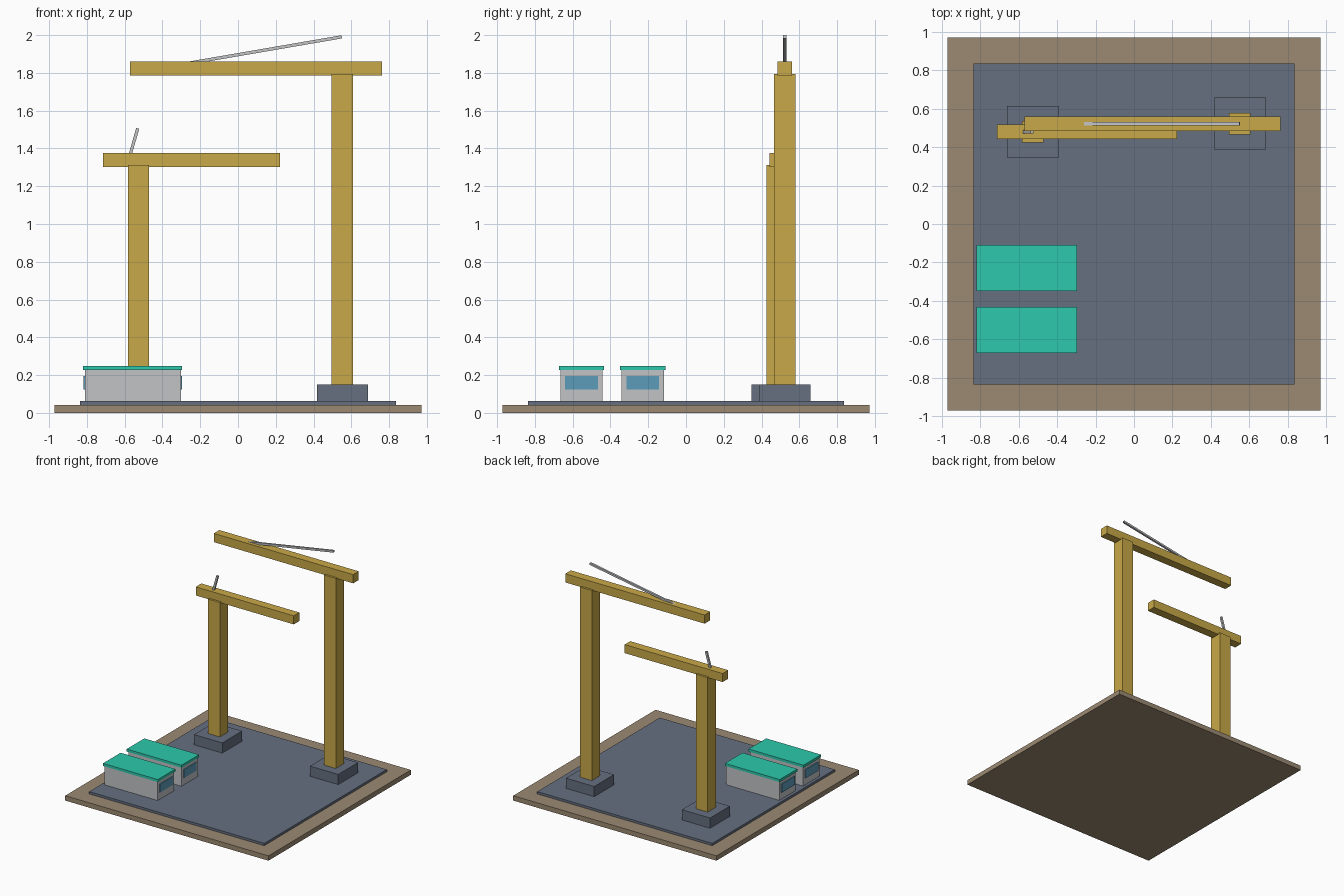
import bpy
from mathutils import Vector

old = bpy.data.objects.get("Cube")
if old:
    bpy.data.objects.remove(old, do_unlink=True)


def material(name, rgb):
    # 8-bit display colour to linear
    lin = [((c / 255 + 0.055) / 1.055) ** 2.4 for c in rgb] + [1.0]
    m = bpy.data.materials.new(name)
    m.use_nodes = True
    m.diffuse_color = lin
    m.node_tree.nodes["Principled BSDF"].inputs["Base Color"].default_value = lin
    return m


earth = material("earth brown", (156, 138, 114))
concrete = material("slate concrete", (102, 112, 128))
yellow = material("crane yellow", (201, 169, 72))
steel = material("light steel", (194, 195, 198))
teal = material("roof teal", (45, 201, 173))
glass = material("window blue", (92, 155, 186))


def box(name, mat, x, y, z):
    """Box spanning the (low, high) ranges on each axis."""
    bpy.ops.mesh.primitive_cube_add(size=1, location=[sum(r) / 2 for r in (x, y, z)])
    ob = bpy.context.object
    ob.name = name
    ob.scale = [r[1] - r[0] for r in (x, y, z)]
    bpy.ops.object.transform_apply(location=False, rotation=False, scale=True)
    ob.data.materials.append(mat)
    return ob


def around(c, half):
    return (c - half, c + half)


def bar(name, mat, start, end, width):
    """Square bar between two points."""
    a, b = Vector(start), Vector(end)
    h = width / 2
    ob = box(name, mat, (-h, h), (-h, h), around(0, (b - a).length / 2))
    ob.location = (a + b) / 2
    ob.rotation_euler = (0, (b - a).angle(Vector((0, 0, 1))), 0)


# Site ground and slab
box("ground", earth, around(0, 0.972), around(0, 0.972), (0, 0.042))
box("slab", concrete, around(0, 0.837), around(0, 0.837), (0.042, 0.062))


# Tower cranes: footing, mast, jib and tie bar
def crane(side, x, y, mast_top, jib_x, jib_z, tie_start, tie_end):
    box(side + "_footing", concrete, around(x, 0.135), around(y, 0.135), (0.06, 0.15))
    box(side + "_mast", yellow, around(x, 0.056), around(y, 0.056), (0.15, mast_top))
    box(side + "_jib", yellow, jib_x, around(y, 0.038), jib_z)
    bar(side + "_tie_bar", steel, (tie_start[0], y, tie_start[1]),
        (tie_end[0], y, tie_end[1]), 0.017)


crane("left", 0.552, 0.523, 1.793, (-0.571, 0.762), (1.785, 1.86),
      (-0.275, 1.849), (0.55, 1.991))
crane("right", -0.527, 0.481, 1.312, (-0.714, 0.223), (1.302, 1.376),
      (-0.573, 1.36), (-0.531, 1.506))

# Site cabins: walls, roof and end windows
for name, y in (("front", -0.553), ("rear", -0.229)):
    box(name + "_cabin_walls", steel, (-0.81, -0.302), around(y, 0.112), (0.062, 0.227))
    box(name + "_cabin_roof", teal, (-0.82, -0.296), around(y, 0.12), (0.226, 0.248))
    for end, xs in (("left", (-0.303, -0.296)), ("right", (-0.819, -0.81))):
        box(f"{name}_cabin_{end}_window", glass, xs, around(y, 0.087), (0.123, 0.196))
